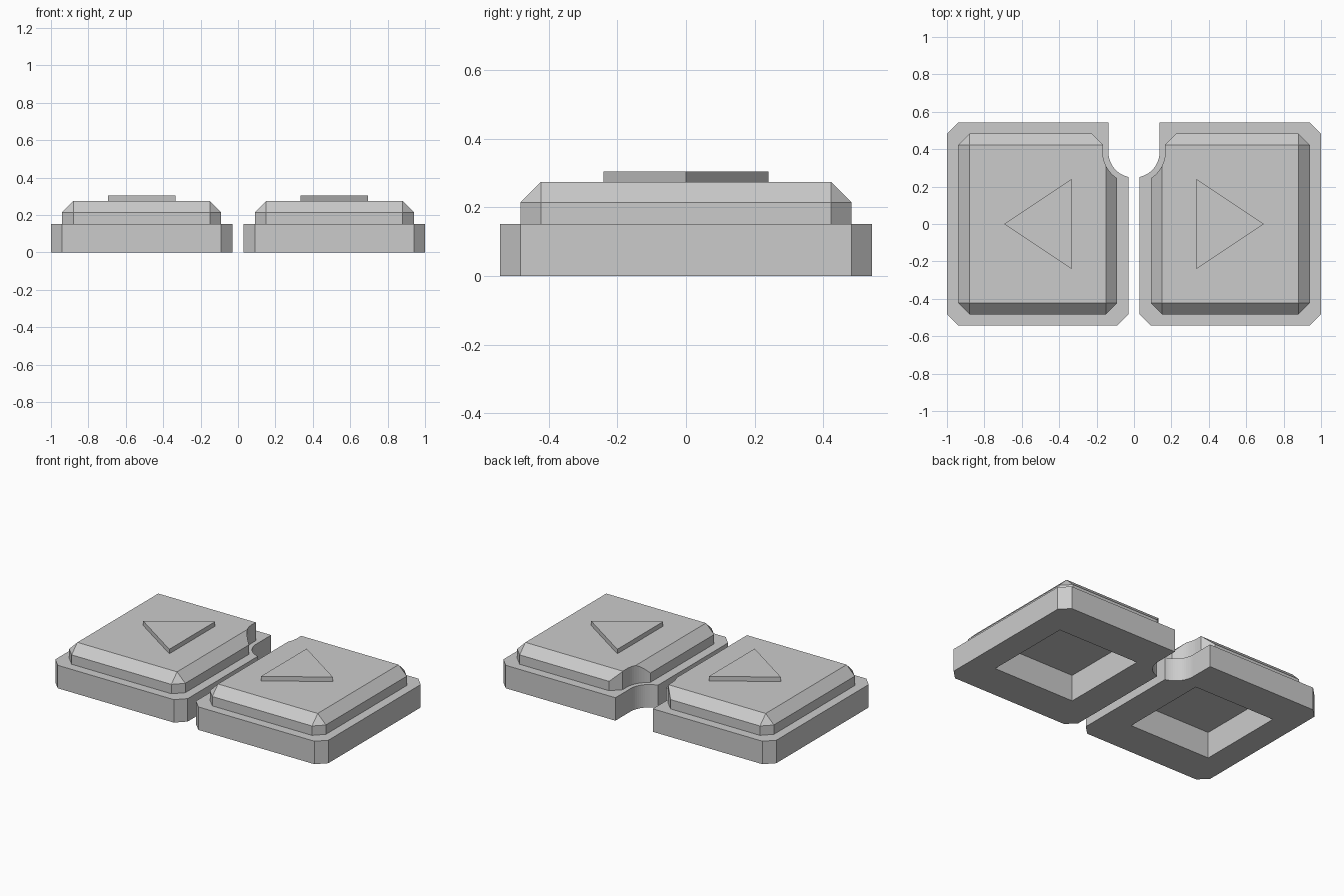
import bpy
import bmesh
from math import cos, sin, pi

if "Cube" in bpy.data.objects:
    bpy.data.objects.remove(bpy.data.objects["Cube"], do_unlink=True)

# Single grey plastic
GREY = (0.6, 0.6, 0.6, 1)
grey = bpy.data.materials.new("grey_plastic")
grey.use_nodes = True
grey.diffuse_color = GREY
grey.node_tree.nodes["Principled BSDF"].inputs["Base Color"].default_value = GREY


def octagon(x0, x1, y0, y1, c):
    """Rectangle outline with its corners cut by c."""
    return [(x0 + c, y0), (x1 - c, y0), (x1, y0 + c), (x1, y1 - c),
            (x1 - c, y1), (x0 + c, y1), (x0, y1 - c), (x0, y0 + c)]


def loft(name, rings):
    """Join (outline, z) rings of equal point count into a closed solid."""
    bm = bmesh.new()
    loops = [[bm.verts.new((x, y, z)) for x, y in pts] for pts, z in rings]
    n = len(loops[0])
    bm.faces.new(loops[0][::-1])
    bm.faces.new(loops[-1])
    for a, b in zip(loops, loops[1:]):
        for i in range(n):
            j = (i + 1) % n
            bm.faces.new((a[i], a[j], b[j], b[i]))
    bmesh.ops.remove_doubles(bm, verts=bm.verts, dist=0.0005)
    bmesh.ops.recalc_face_normals(bm, faces=bm.faces)
    mesh = bpy.data.meshes.new(name)
    bm.to_mesh(mesh)
    bm.free()
    mesh.materials.append(grey)
    obj = bpy.data.objects.new(name, mesh)
    bpy.context.collection.objects.link(obj)
    return obj


def cut(obj, cutter):
    mod = obj.modifiers.new("cut", "BOOLEAN")
    mod.operation = "DIFFERENCE"
    mod.solver = "EXACT"
    mod.object = cutter
    cutter.hide_render = True
    cutter.hide_viewport = True
    cutter.display_type = "WIRE"


def slot(name, r, flare):
    """Round-ended slot open to the back, with an optional flared mouth."""
    yc, steps = 0.385, 32
    arc = [(r * cos(pi + pi * i / steps), yc + r * sin(pi + pi * i / steps))
           for i in range(steps + 1)]
    mouth = [(r, 0.425), (r + flare, 0.425 + flare), (r + flare, 0.7)]
    pts = arc + mouth + [(-x, y) for x, y in reversed(mouth)]
    return loft(name, [(pts, -0.1), (pts, 0.4)])


Y = 0.543
C = 0.06
base_slot = slot("base_slot_cutter", 0.137, 0)
cap_slot = slot("cap_slot_cutter", 0.167, C)

# Base block, with its back inner corner left square for the slot
base_outline = octagon(0.03, 1, -Y, Y, C)
base_outline[5:7] = [(0.03, Y), (0.03, Y - C)]
base = loft("base", [(base_outline, 0), (base_outline, 0.152)])

# Raised cap with sloped shoulders running into a sharp-cornered top
cap_outline = octagon(0.09, 0.94, -Y + C, Y - C, C)
cap_top = octagon(0.15, 0.88, -Y + 2 * C, Y - 2 * C, 0)
cap = loft("cap", [(cap_outline, 0.152), (cap_outline, 0.214), (cap_top, 0.274)])

# Raised arrow pointing outward
arrow_outline = [(0.335, -0.24), (0.695, 0), (0.335, 0.24)]
arrow = loft("arrow", [(arrow_outline, 0.274), (arrow_outline, 0.304)])

# Square pocket underneath
pocket_outline = octagon(0.23, 0.83, -0.3, 0.3, 0)
pocket = loft("pocket_cutter", [(pocket_outline, -0.1), (pocket_outline, 0.175)])

cut(base, base_slot)
cut(base, pocket)
cut(cap, cap_slot)
cut(cap, pocket)

# Matching button on the other side
for part in (base, cap, arrow):
    mirror = part.modifiers.new("mirror", "MIRROR")
    mirror.use_mirror_merge = False
